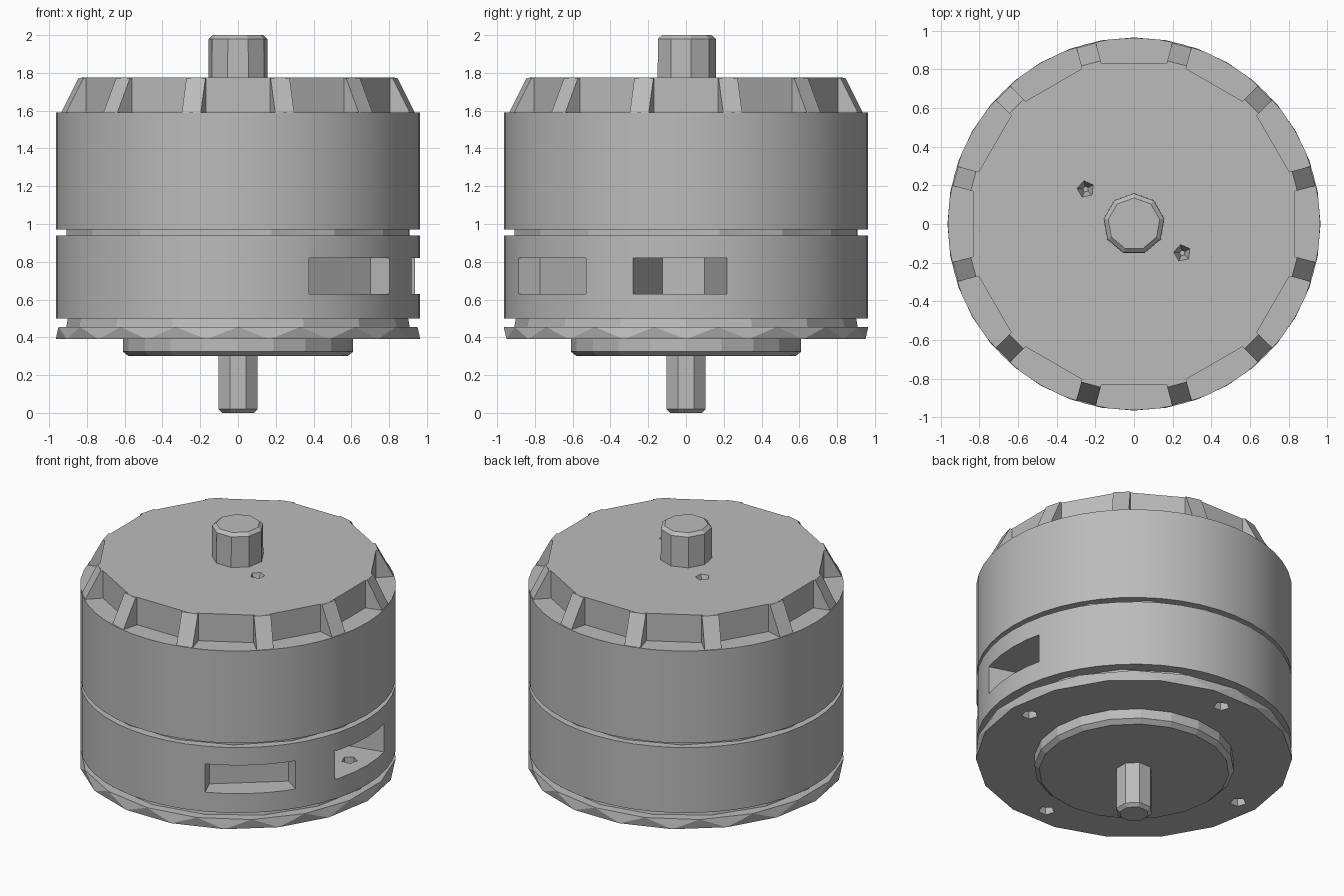
import bpy, bmesh
from math import sin, cos, radians, tau
from mathutils import Matrix

cube = bpy.data.objects.get("Cube")
if cube:
    bpy.data.objects.remove(cube, do_unlink=True)

metal = bpy.data.materials.new("grey metal")
metal.use_nodes = True
metal.diffuse_color = (0.5, 0.5, 0.5, 1)
metal.node_tree.nodes["Principled BSDF"].inputs["Base Color"].default_value = (0.5, 0.5, 0.5, 1)


def finish(name, bm):
    bmesh.ops.recalc_face_normals(bm, faces=bm.faces)
    mesh = bpy.data.meshes.new(name)
    bm.to_mesh(mesh)
    bm.free()
    mesh.materials.append(metal)
    obj = bpy.data.objects.new(name, mesh)
    bpy.context.collection.objects.link(obj)
    return obj


def lathe(name, profile, sides, turn=0, at=(0, 0), twist=0):
    """Stack rings of (radius, height); twist offsets each ring in steps."""
    bm = bmesh.new()
    rings = []
    for k, (r, z) in enumerate(profile):
        start = radians(turn) + k * twist * tau / sides
        rings.append([bm.verts.new((at[0] + r * cos(start + tau * i / sides),
                                    at[1] + r * sin(start + tau * i / sides), z))
                      for i in range(sides)])
    for a, b in zip(rings, rings[1:]):
        for i in range(sides):
            j = (i + 1) % sides
            if twist:
                bm.faces.new((a[i], a[j], b[i]))
                bm.faces.new((a[j], b[j], b[i]))
            else:
                bm.faces.new((a[i], a[j], b[j], b[i]))
    bm.faces.new(rings[0])
    bm.faces.new(rings[-1])
    return finish(name, bm)


def prism(name, outline, offset, turn=0):
    """Extrude a closed outline of 3D points and rotate it about z."""
    bm = bmesh.new()
    face = bm.faces.new([bm.verts.new(p) for p in outline])
    new = bmesh.ops.extrude_face_region(bm, geom=[face])["geom"]
    verts = [v for v in new if isinstance(v, bmesh.types.BMVert)]
    bmesh.ops.translate(bm, verts=verts, vec=offset)
    bmesh.ops.rotate(bm, verts=bm.verts, matrix=Matrix.Rotation(radians(turn), 3, "Z"))
    return finish(name, bm)


def window(start, end, depth):
    """Radial window cutter between two angles, in degrees."""
    corners = [(r, a) for r, a in ((depth, start), (1.2, start), (1.2, end), (depth, end))]
    return prism("window_cutter", [(r * cos(radians(a)), r * sin(radians(a)), 0.63)
                                   for r, a in corners], (0, 0, 0.19))


def cut(obj, cutters):
    bpy.context.view_layer.objects.active = obj
    for c in cutters:
        mod = obj.modifiers.new("cut", "BOOLEAN")
        mod.operation, mod.solver, mod.object = "DIFFERENCE", "EXACT", c
        bpy.ops.object.modifier_apply(modifier=mod.name)


def smooth(obj):
    bpy.ops.object.select_all(action="DESELECT")
    obj.select_set(True)
    bpy.context.view_layer.objects.active = obj
    bpy.ops.object.shade_smooth_by_angle(angle=radians(25))


# Base: shaft, hub disc, flange and the groove above it
lathe("lower_shaft", [(0.09, 0), (0.113, 0.02), (0.113, 0.31)], 8, 22.5)
lathe("base_hub", [(0.58, 0.3), (0.61, 0.325), (0.61, 0.4)], 20)
flange = lathe("base_flange", [(0.965, 0.39), (0.965, 0.455)], 18, twist=0.5)
lower_groove = lathe("lower_groove", [(0.91, 0.45), (0.9, 0.505)], 16)

# Main casing bands with a narrow groove between them
lower_band = lathe("lower_band", [(0.963, 0.5), (0.963, 0.94)], 48)
lathe("upper_groove", [(0.925, 0.93), (0.925, 0.98)], 16, 11)
upper_band = lathe("upper_band", [(0.963, 0.97), (0.963, 1.59)], 48)

# Crown: twelve-sided wall with sloping ribs at its corners
crown = lathe("crown", [(0.86, 1.58), (0.86, 1.775)], 12, 15)
for k in range(12):
    prism("crown_rib", [(0.75, -0.052, 1.585), (0.958, -0.052, 1.585),
                        (0.86, -0.052, 1.774), (0.75, -0.052, 1.774)],
          (0, 0.104, 0), 15 + 30 * k)

# Upper shaft
lathe("upper_shaft", [(0.16, 1.76), (0.158, 1.98), (0.135, 2.0)], 9, 10)

# Side windows and screw holes
windows = [window(-67, -33.5, 0.84), window(-17, 13, 0.43)]
holes = [lathe("hole_cutter", [(0.05, 0.3), (0.05, 0.66 if k == 0 else 0.56)], 5, 20,
               (0.83 * cos(tau * k / 4), 0.83 * sin(tau * k / 4))) for k in range(4)]
pits = [lathe("pit_cutter", [(0.015, 1.7), (0.055, 1.8)], 5, 30, p)
        for p in ((-0.25, 0.18), (0.25, -0.15))]
cut(flange, holes)
cut(lower_groove, holes)
cut(lower_band, windows + holes)
cut(crown, pits)
for helper in windows + holes + pits:
    bpy.data.objects.remove(helper, do_unlink=True)

for band in (lower_band, upper_band):
    smooth(band)
